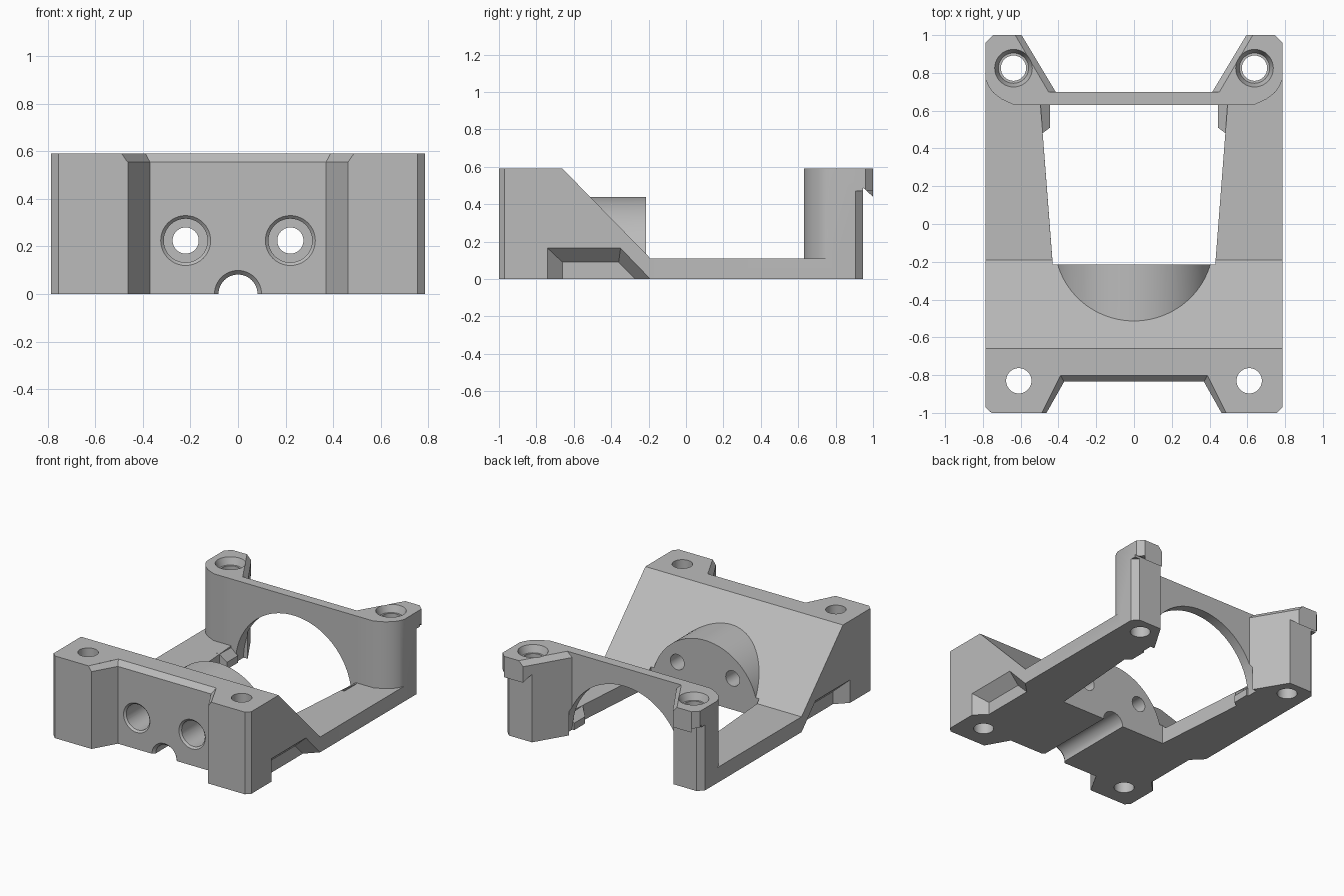
import bpy, bmesh, math
from mathutils import Matrix, Vector

if "Cube" in bpy.data.objects:
    bpy.data.objects.remove(bpy.data.objects["Cube"])

grey = bpy.data.materials.new("plain_grey")
grey.use_nodes = True
grey.diffuse_color = (0.5, 0.5, 0.5, 1)
grey.node_tree.nodes["Principled BSDF"].inputs["Base Color"].default_value = (0.5, 0.5, 0.5, 1)


def finish(name, bm):
    bmesh.ops.recalc_face_normals(bm, faces=bm.faces)
    mesh = bpy.data.meshes.new(name)
    bm.to_mesh(mesh)
    bm.free()
    mesh.materials.append(grey)
    obj = bpy.data.objects.new(name, mesh)
    bpy.context.collection.objects.link(obj)
    return obj


def loft(name, a, b):
    """Solid between two matching outlines."""
    bm = bmesh.new()
    va = [bm.verts.new(p) for p in a]
    vb = [bm.verts.new(p) for p in b]
    bm.faces.new(va)
    bm.faces.new(vb)
    for i in range(len(va)):
        j = (i + 1) % len(va)
        bm.faces.new((va[i], va[j], vb[j], vb[i]))
    return finish(name, bm)


def place(axis, p, d):
    return {"x": (d, p[0], p[1]), "y": (p[0], d, p[1]), "z": (p[0], p[1], d)}[axis]


def prism(name, pts, axis, lo, hi):
    return loft(name, [place(axis, p, lo) for p in pts], [place(axis, p, hi) for p in pts])


def cone(name, p, axis, lo, hi, r1, r2=None, n=64):
    """Round solid running along an axis, r1 at lo and r2 at hi."""
    r2 = r1 if r2 is None else r2
    ring = [(math.cos(2 * math.pi * i / n), math.sin(2 * math.pi * i / n)) for i in range(n)]
    at = lambda r, d: [place(axis, (p[0] + r * c, p[1] + r * s), d) for c, s in ring]
    return loft(name, at(r1, lo), at(r2, hi))


def combine(target, tool, operation="DIFFERENCE"):
    mod = target.modifiers.new(operation.lower(), "BOOLEAN")
    mod.operation = operation
    mod.solver = "EXACT"
    mod.object = tool
    bpy.context.view_layer.objects.active = target
    bpy.ops.object.modifier_apply(modifier=mod.name)
    bpy.data.objects.remove(tool)


def mirrored(pts):
    """Complete a right-hand outline with its left-right reflection."""
    return pts + [(-x, y) for x, y in reversed(pts)]


W, H = 0.785, 0.59

# Front block, sloping back, and low side rails
body = prism("mount_body", [(-1, 0), (-1, H), (-0.66, H), (-0.19, 0.11), (0.8, 0.11), (0.8, 0)],
             "x", -W, W)

# Rear wall with a post at each end
rear = mirrored([(0.635, 0.63), (0.70, 0.66), (0.746, 0.695), (0.77, 0.73), (W, 0.763),
                 (W, 0.96), (0.745, 1)])
combine(body, prism("rear_frame", rear, "z", 0, H), "UNION")

# Half-round boss on the slope
arc = [(0.42 * math.cos(math.pi * i / 48), 0.02 + 0.42 * math.sin(math.pi * i / 48)) for i in range(49)]
combine(body, prism("boss", [(0.42, 0)] + arc + [(-0.42, 0)], "y", -0.6, -0.215), "UNION")

# Tapered floor opening and rear arch
combine(body, prism("opening", mirrored([(0.43, -0.215), (0.495, 0.63)]), "z", -0.1, 1))
combine(body, cone("arch", (0, 0), "y", 0.6, 0.72, 0.46, n=96))


def recess(name, low, high):
    """Trapezoid recess with a chamfered upper edge."""
    combine(body, prism(name, mirrored(low), "z", -0.1, H + 0.1))
    combine(body, loft(name, [(x, y, H - 0.035) for x, y in mirrored(low)],
                       [(x, y, H + 0.002) for x, y in mirrored(high)]))


recess("front_recess", [(0.37, -0.835), (0.48, -1.03)], [(0.39, -0.8), (0.505, -1.03)])
recess("rear_recess", [(0.415, 0.70), (0.625, 1.05)], [(0.455, 0.70), (0.66, 1.05)])

# Undercut below the rear lips
combine(body, prism("lip_undercut", [(0.945, -0.1), (0.945, 0.49), (1.05, 0.395), (1.05, -0.1)],
                    "x", -1, 1))

# Paired chamfers, bolt holes and side notches
for s in (-1, 1):
    combine(body, prism("front_corner", [(s * 0.745, -1.01), (s * 0.8, -1.01), (s * 0.8, -0.955)],
                        "z", -0.1, 1))
    combine(body, prism("rear_corner", [(s * 0.83, 0.86), (s * 0.83, 1), (s * 0.69, 1)],
                        "z", -0.1, 0.47))
    combine(body, cone("front_bolt", (s * 0.61, -0.83), "z", -0.1, 1, 0.067, n=40))
    combine(body, cone("rear_bolt", (s * 0.638, 0.825), "z", -0.1, 1, 0.067, n=40))
    combine(body, cone("rear_seat", (s * 0.638, 0.825), "z", H - 0.05, H + 0.001, 0.08, 0.1, n=40))
    combine(body, cone("face_bolt", (s * 0.22, 0.225), "y", -1, 0, 0.055, n=40))
    combine(body, cone("face_bore", (s * 0.22, 0.225), "y", -0.9, -0.6, 0.092, n=40))
    combine(body, cone("face_bevel", (s * 0.22, 0.225), "y", -0.836, -0.82, 0.106, 0.09, n=40))
    inner = [(-0.66, -0.05), (-0.66, 0.09), (-0.36, 0.09), (-0.22, -0.05)]
    outer = [(-0.82, -0.05), (-0.82, 0.24), (-0.34, 0.24), (-0.06, -0.05)]
    combine(body, loft("side_notch", [(s * 0.705, y, z) for y, z in inner],
                       [(s * 0.865, y, z) for y, z in outer]))

# Cable groove under the front block
combine(body, cone("groove", (0, 0), "y", -1, 0, 0.082, n=48))
combine(body, cone("groove_bevel", (0, 0), "y", -0.836, -0.816, 0.1, 0.082, n=48))

# Small sloped lugs where the rails meet the wall
lugs = []
for side, s in (("left", 1), ("right", -1)):
    top = [(0.51, 0.48, 0.11), (0.485, 0.48, 0.11), (0.445, 0.51, 0.05), (0.445, 0.635, 0.05),
           (0.51, 0.635, 0.11)]
    lugs.append(loft(side + "_lug", [(s * x, y, 0) for x, y, z in top],
                     [(s * x, y, z) for x, y, z in top]))

# Smooth the round surfaces only
bpy.ops.object.select_all(action="DESELECT")
body.select_set(True)
bpy.context.view_layer.objects.active = body
bpy.ops.object.shade_smooth_by_angle(angle=math.radians(25))
